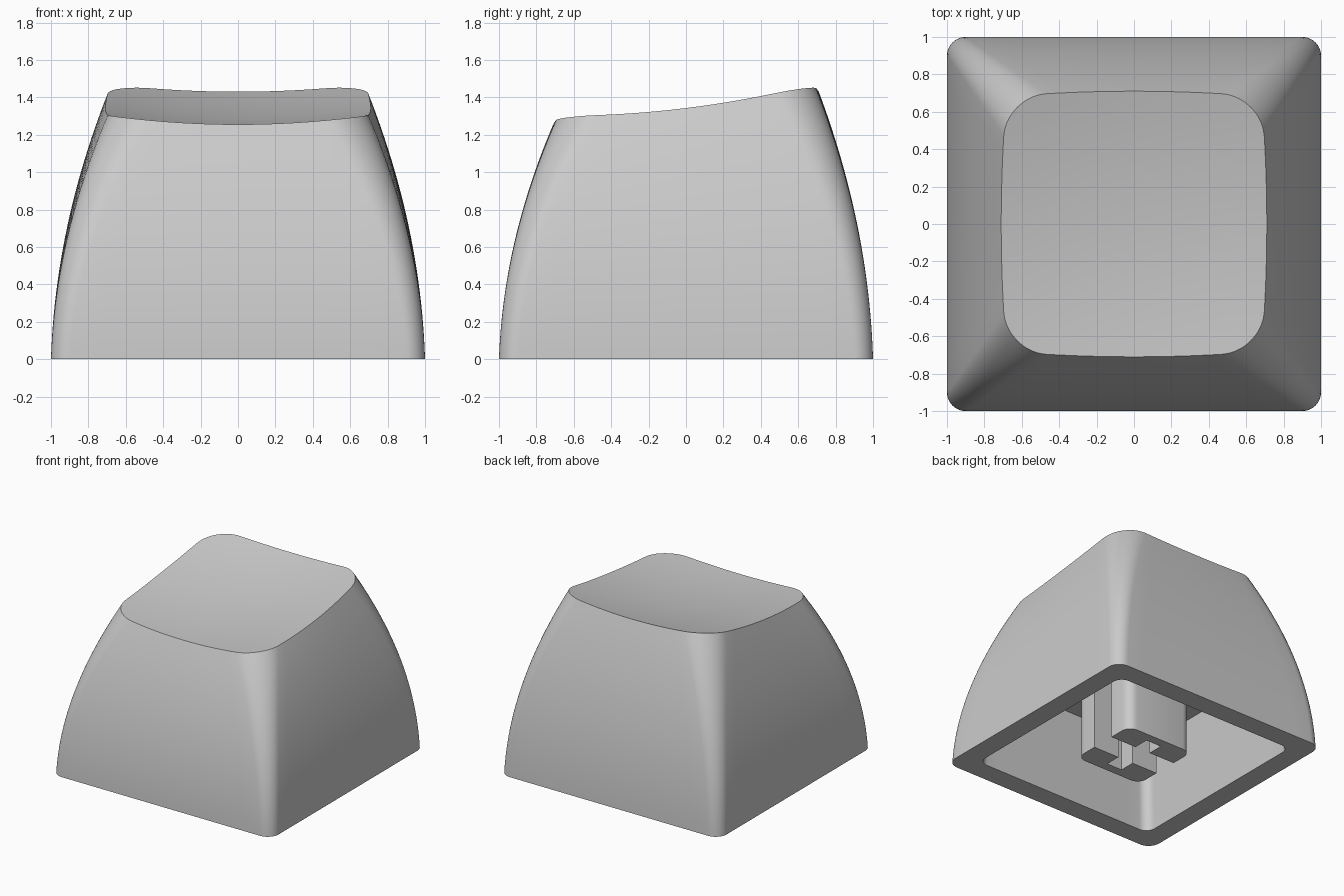
import bpy, bmesh, math
from mathutils import Vector

if "Cube" in bpy.data.objects:
    bpy.data.objects.remove(bpy.data.objects["Cube"])

GREY = (0.6, 0.6, 0.6, 1.0)
mat = bpy.data.materials.new("plain grey plastic")
mat.use_nodes = True
mat.diffuse_color = GREY
mat.node_tree.nodes["Principled BSDF"].inputs["Base Color"].default_value = GREY

CEILING = 0.71


def outline(half, radius, bulge=0.0, side=12, corner=10):
    """Rounded square, anticlockwise, with sides bowed outwards by bulge."""
    pts = []
    flat = half - radius
    for k in range(4):
        turn = k * math.pi / 2
        quarter = [(half, -flat + 2 * flat * i / side) for i in range(side)]
        for i in range(corner):
            a = i / corner * math.pi / 2
            quarter.append((flat + radius * math.cos(a), flat + radius * math.sin(a)))
        for x, y in quarter:
            bx = x * (1 - bulge * (y / half) ** 2)
            by = y * (1 - bulge * (x / half) ** 2)
            pts.append((bx * math.cos(turn) - by * math.sin(turn),
                        bx * math.sin(turn) + by * math.cos(turn)))
    return pts


def dish(x, y):
    """Height of the tilted, spherically scooped top."""
    return 1.2925 + 0.123 * y + 0.1 * (x * x + y * y)


def finish(bm, name, smooth_angle):
    bmesh.ops.recalc_face_normals(bm, faces=bm.faces)
    mesh = bpy.data.meshes.new(name)
    bm.to_mesh(mesh)
    bm.free()
    mesh.materials.append(mat)
    obj = bpy.data.objects.new(name, mesh)
    bpy.context.collection.objects.link(obj)
    bpy.ops.object.select_all(action="DESELECT")
    obj.select_set(True)
    bpy.context.view_layer.objects.active = obj
    bpy.ops.object.shade_smooth_by_angle(angle=math.radians(smooth_angle))
    return obj


# Cap shell: rings from the inner ceiling, down the cavity, round the rim,
# up the curved sides and in across the scooped top
rings = []
for i in range(5):
    t = i / 4
    z = CEILING * (1 - t)
    rings.append([(x, y, z) for x, y in outline(0.76 + 0.07 * t, 0.08)])

base = outline(1.0, 0.1)
top = outline(0.71, 0.22, 0.04)
STEPS = 24
for i in range(STEPS + 1):
    t = i / STEPS
    f = 0.15 * t + 0.85 * t * t
    rings.append([(bx + (tx - bx) * f, by + (ty - by) * f, t * dish(tx, ty))
                  for (bx, by), (tx, ty) in zip(base, top)])
for i in range(1, 10):
    s = 1 - i / 10
    rings.append([(x * s, y * s, dish(x * s, y * s)) for x, y in top])

bm = bmesh.new()
loops = [[bm.verts.new(p) for p in ring] for ring in rings]
count = len(base)
for low, high in zip(loops, loops[1:]):
    for i in range(count):
        j = (i + 1) % count
        bm.faces.new((low[i], low[j], high[j], high[i]))
bm.faces.new(loops[0])
centre = bm.verts.new((0, 0, dish(0, 0)))
for i in range(count):
    bm.faces.new((loops[-1][i], loops[-1][(i + 1) % count], centre))
finish(bm, "cap_shell", 30)

# Stem: two mirrored halves leaving a cross-shaped socket, open along x
HALF, ROUND, SLOT, ARM, REACH = 0.305, 0.08, 0.1, 0.07, 0.23
right_side = [(HALF, SLOT)]
for i in range(6):
    a = i / 5 * math.pi / 2
    right_side.append((HALF - ROUND + ROUND * math.cos(a),
                       HALF - ROUND + ROUND * math.sin(a)))
left_side = [(-x, y) for x, y in reversed(right_side)]
socket = [(-ARM, SLOT), (-ARM, REACH), (ARM, REACH), (ARM, SLOT)]
profile = right_side + left_side + socket
for name, sign in (("stem_back_half", 1), ("stem_front_half", -1)):
    bm = bmesh.new()
    face = bm.faces.new([bm.verts.new((x, y * sign, 0)) for x, y in profile])
    grown = bmesh.ops.extrude_face_region(bm, geom=[face], use_keep_orig=True)
    verts = [v for v in grown["geom"] if isinstance(v, bmesh.types.BMVert)]
    bmesh.ops.translate(bm, verts=verts, vec=Vector((0, 0, CEILING + 0.02)))
    finish(bm, name, 30)
